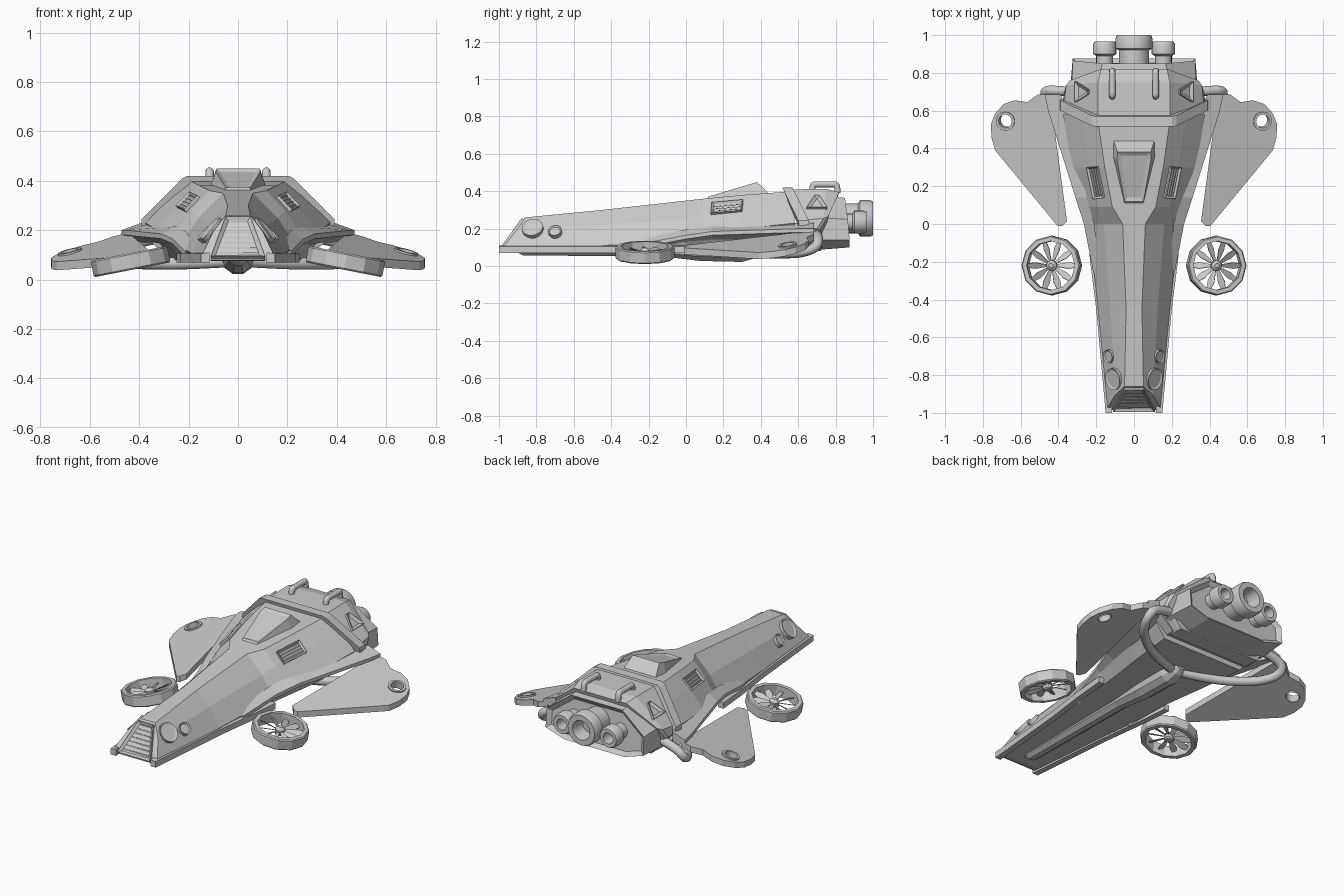
import bpy, bmesh
from math import sin, cos, pi, radians
from mathutils import Vector, Matrix

if "Cube" in bpy.data.objects:
    bpy.data.objects.remove(bpy.data.objects["Cube"])


def finish(bm, name, mirror=False, smooth=False):
    bmesh.ops.recalc_face_normals(bm, faces=bm.faces)
    me = bpy.data.meshes.new(name)
    bm.to_mesh(me)
    bm.free()
    ob = bpy.data.objects.new(name, me)
    bpy.context.collection.objects.link(ob)
    if smooth:
        bpy.ops.object.select_all(action='DESELECT')
        ob.select_set(True)
        bpy.context.view_layer.objects.active = ob
        bpy.ops.object.shade_smooth_by_angle(angle=radians(35))
    if mirror:
        ob.modifiers.new("mirror", 'MIRROR').use_mirror_merge = False
    return ob


def skin(bm, rings, inset=None):
    """Join rings of points into a capped solid; optionally recess the last cap."""
    vs = [[bm.verts.new(p) for p in r] for r in rings]
    n = len(vs[0])
    for a, b in zip(vs, vs[1:]):
        for i in range(n):
            bm.faces.new((a[i], a[(i + 1) % n], b[(i + 1) % n], b[i]))
    bm.faces.new(vs[0])
    cap = bm.faces.new(vs[-1])
    if inset:
        bmesh.ops.recalc_face_normals(bm, faces=bm.faces)
        bmesh.ops.inset_region(bm, faces=[cap], thickness=inset[0], depth=0, use_even_offset=True)
        bmesh.ops.translate(bm, verts=cap.verts, vec=cap.normal * -inset[1])


def loft(name, rings, mirror=False, inset=None, smooth=False):
    bm = bmesh.new()
    skin(bm, rings, inset)
    return finish(bm, name, mirror, smooth)


def both(half):
    """Half section (x > 0) to a full symmetric ring."""
    return list(half) + [(-x, y, z) for x, y, z in reversed(half)]


def at(y, *xz):
    return both([(x, y, z) for x, z in xz])


def frame(o, u, v):
    u = Vector(u).normalized()
    n = u.cross(Vector(v)).normalized()
    v = n.cross(u)
    m = Matrix((u, v, n)).transposed().to_4x4()
    m.translation = o
    return m


def ngon(r, n):
    return [(r * cos(2 * pi * i / n), r * sin(2 * pi * i / n)) for i in range(n)]


def box(bm, m, size):
    bmesh.ops.create_cube(bm, size=1, matrix=m @ Matrix.Diagonal((*size, 1)))


def panel(name, m, pts, h, border, depth, slats=0, mirror=True):
    """Raised frame with a recessed centre and optional louvres."""
    bm = bmesh.new()
    skin(bm, [[m @ Vector((x, y, z)) for x, y in pts] for z in (-0.02, h)], (border, depth))
    for i in range(slats):
        t = (i + 0.9) / (slats + 0.8)
        w = (pts[1][0] * (1 - t) + pts[2][0] * t - border) * 2
        y = pts[0][1] * (1 - t) + pts[2][1] * t
        box(bm, m @ Matrix.Translation((0, y, h - depth)) @ Matrix.Rotation(0.5, 4, 'X'),
            (w, abs(pts[2][1] - pts[0][1]) / (slats + 2) * 0.75, 0.008))
    return finish(bm, name, mirror)


def lathe(name, prof, x, z, seg=24, mirror=False, smooth=True):
    """Profile of (radius, y, z offset) turned around a y axis."""
    rings = [[(x + a, y, z + dz + b) for a, b in ngon(r, seg)] for r, y, dz in prof]
    return loft(name, rings, mirror, smooth=smooth)


def tube(name, pts, r):
    for side, s in (("right", 1), ("left", -1)):
        cu = bpy.data.curves.new(name, 'CURVE')
        cu.dimensions = '3D'
        cu.bevel_depth, cu.bevel_resolution, cu.use_fill_caps = r, 3, True
        sp = cu.splines.new('NURBS')
        sp.points.add(len(pts) - 1)
        for p, (x, y, z) in zip(sp.points, pts):
            p.co = (s * x, y, z, 1)
        sp.order_u, sp.use_endpoint_u, sp.resolution_u = 3, True, 5
        bpy.context.collection.objects.link(bpy.data.objects.new(name + "_" + side, cu))


# Main hull, from the sloping nose back to the collar
loft("hull", [
    both([(.05, -.86, .26), (.10, -.905, .195), (.14, -.97, .11), (.14, -.985, .08)]),
    at(-.45, (.042, .30), (.125, .22), (.19, .11), (.19, .08)),
    at(0, (.06, .35), (.16, .25), (.24, .13), (.20, .08)),
    at(.09, (.115, .36), (.19, .28), (.27, .16), (.21, .08)),
    at(.30, (.155, .38), (.235, .30), (.33, .20), (.24, .08)),
    at(.58, (.195, .40), (.275, .33), (.375, .23), (.27, .08))])

# Lower rails that fork past the nose
loft("lower_rail", [[(x - .035, y, .11), (x, y, .105), (x, y, .07), (x - .035, y, .07)]
                    for x, y in ((.15, -1), (.20, -.45), (.232, -.2), (.25, 0))], mirror=True)

# Side shelves
loft("side_shelf", [
    [(xi, y, z + .03), (xo, y, z), (xo, y, z - .02), (xi, y, z - .05)]
    for xi, xo, y, z in ((.18, .215, -.26, .115), (.21, .265, 0, .165),
                         (.25, .31, .14, .185), (.34, .455, .60, .20), (.39, .472, .685, .20))],
    mirror=True)

# Collar and rear shell
loft("collar", [both([(.205, .515 + d, .42), (.225, .52 + d, .41), (.39, .60 + d, .245),
                      (.395, .61 + d, .19), (.28, .61 + d, .085)]) for d in (0, .055)])
loft("rear_shell", [
    both([(.19, .54, .41), (.37, .62, .245), (.38, .63, .20), (.27, .63, .08)]),
    both([(.19, .75, .412), (.36, .735, .255), (.37, .70, .20), (.27, .70, .08)]),
    both([(.175, .82, .395), (.34, .76, .265), (.36, .72, .20), (.27, .72, .08)])])
loft("engine_block", [
    at(.68, (.18, .38), (.33, .26), (.34, .14), (.22, .085)),
    both([(.17, .85, .365), (.325, .865, .25), (.325, .875, .14), (.2, .875, .10)])],
    inset=(.025, .02))

# Engines
lathe("main_engine", [(.08, .83, 0), (.08, .92, 0), (.097, .93, 0), (.097, .985, 0), (.09, 1, 0),
                      (.058, 1, 0), (.045, .92, 0)], 0, .255)
lathe("side_engine", [(.045, .83, 0), (.045, .89, 0), (.062, .9, 0), (.062, .95, 0),
                      (.055, .965, 0), (.033, .965, 0), (.028, .9, 0)], .155, .235, 20, True)

# Keel tank beneath the hull
lathe("keel_tank", [(.03, -.91, .02), (.05, -.87, .02), (.052, -.12, .015), (.066, .08, .005),
                    (.066, .30, 0), (.05, .37, .005), (.03, .40, .01)], 0, .085, 10, smooth=False)

# Canopy with recessed glass
loft("canopy", [
    both([(.05, .10, .35), (.115, .36, .37), (.11, .45, .38)]),
    both([(.05, .12, .372), (.09, .34, .437), (.088, .38, .449)])], inset=(.02, .008))

# Nose grille, side vents, portholes, triangle plates
panel("nose_grille", frame((0, -.928, .168), (1, 0, 0), (0, .72, 1)),
      [(-.11, -.1), (.11, -.1), (.05, .1), (-.05, .1)], .012, .02, .018, 7, False)
panel("side_vent", frame((.200, .22, .312), (.2, 1, .09), (-.7, 0, .7)),
      [(-.085, -.04), (.085, -.04), (.085, .04), (-.085, .04)], .012, .01, .012, 4)
for nm, o, r in (("large_porthole", (.105, -.82, .20), .058), ("small_porthole", (.131, -.70, .182), .036)):
    panel(nm, frame(o, (.12, 1, .1), (-.65, 0, .75)), ngon(r, 20), .012, r * .2, .006)
panel("triangle_plate", frame((.272, .70, .335), (0, 1, 0), (-.74, 0, .68)),
      [(-.055, -.045), (.055, -.045), (.04, -.01), (.012, .05), (-.012, .05), (-.04, -.01)], .014, .016, .012)


# Wings: tilted plates with a round hole near the tip
def wing_z(x, y):
    return .2015 - .254 * x + .148 * y


outline = [(.355, .015), (.38, -.012), (.405, -.01), (.735, .39), (.755, .46), (.757, .53), (.735, .585),
           (.69, .635), (.63, .655), (.565, .645), (.51, .685), (.445, .685)]
wing = loft("wing", [[(x, y, wing_z(x, y) - d) for x, y in outline] for d in (.035, 0)])
tip = frame((.68, .545, wing_z(.68, .545)), (1, 0, -.254), (0, 1, .148))
cutter = loft("hole_cutter", [[tip @ Vector((a, b, z)) for a, b in ngon(.036, 24)] for z in (-.1, .1)])
cutter.hide_render = cutter.hide_viewport = True
cut = wing.modifiers.new("hole", 'BOOLEAN')
cut.object, cut.operation, cut.solver = cutter, 'DIFFERENCE', 'EXACT'
wing.modifiers.new("mirror", 'MIRROR').use_mirror_merge = False


def ring(bm, m, prof, seg):
    """Closed hollow ring around local z."""
    vs = [[bm.verts.new(m @ Vector((a, b, z))) for a, b in ngon(r, seg)] for r, z in prof]
    for k in range(len(vs)):
        a, b = vs[k], vs[(k + 1) % len(vs)]
        for i in range(seg):
            bm.faces.new((a[i], a[(i + 1) % seg], b[(i + 1) % seg], b[i]))


bm = bmesh.new()
ring(bm, tip, [(.05, -.02), (.05, .008), (.036, .008), (.036, -.04)], 24)
finish(bm, "wing_ring", True)

# Ducted fans: twelve-sided shroud, hub and ten pitched blades
fan = Matrix.Translation((.435, -.22, .073)) @ Matrix.Rotation(radians(11), 4, 'Y')
bm = bmesh.new()
ring(bm, fan, [(.158, -.028), (.158, .028), (.152, .034), (.13, .034), (.13, -.034), (.152, -.034)], 12)
finish(bm, "fan_shroud", True)
bm = bmesh.new()
skin(bm, [[fan @ Vector((a, b, z)) for a, b in ngon(r, 12)]
          for r, z in ((.02, -.025), (.028, -.018), (.028, .012), (.012, .026))])
for i in range(10):
    m = fan @ Matrix.Rotation(2 * pi * i / 10, 4, 'Z')
    tilt = Matrix.Rotation(radians(30), 4, 'X')
    skin(bm, [[m @ tilt @ Vector((x, s * w, z)) for s, z in ((-1, -.002), (1, -.002), (1, .002), (-1, .002))]
              for x, w in ((.02, .006), (.09, .019), (.133, .012))])
finish(bm, "fan_rotor", True)

# Roof handles and underside pipes
tube("roof_handle", [(.115, .675, .40), (.115, .675, .437), (.115, .70, .437), (.115, .785, .437),
                     (.115, .81, .437), (.115, .81, .39)], .017)
tube("coolant_pipe", [(.04, .36, .075), (.20, .42, .065), (.36, .52, .065), (.45, .62, .07),
                      (.48, .70, .10), (.44, .71, .15), (.33, .70, .17)], .026)
